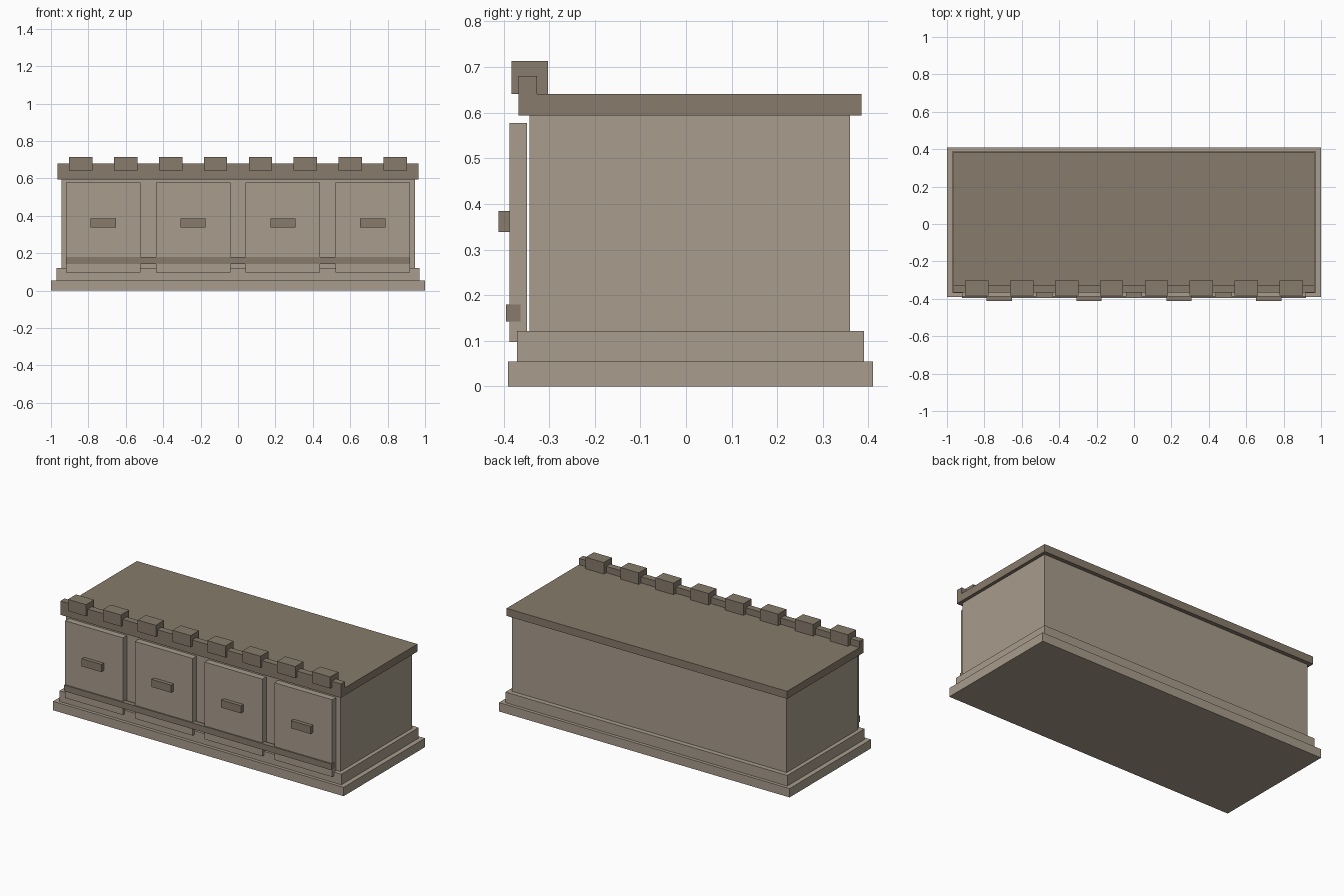
import bpy
import bmesh

cube = bpy.data.objects.get("Cube")
if cube:
    bpy.data.objects.remove(cube, do_unlink=True)


def material(name, rgb):
    m = bpy.data.materials.new(name)
    m.use_nodes = True
    m.diffuse_color = (*rgb, 1)
    m.node_tree.nodes["Principled BSDF"].inputs["Base Color"].default_value = (*rgb, 1)
    return m


LIGHT = material("light stone", (0.392, 0.333, 0.262))
DARK = material("dark stone", (0.242, 0.198, 0.150))


def prism(name, profile, x0, x1, mat):
    """Extrude a (y, z) outline along x."""
    bm = bmesh.new()
    face = bm.faces.new([bm.verts.new((x0, y, z)) for y, z in profile])
    side = bmesh.ops.extrude_face_region(bm, geom=[face])["geom"]
    moved = [v for v in side if isinstance(v, bmesh.types.BMVert)]
    bmesh.ops.translate(bm, verts=moved, vec=(x1 - x0, 0, 0))
    bmesh.ops.recalc_face_normals(bm, faces=bm.faces[:])
    mesh = bpy.data.meshes.new(name)
    bm.to_mesh(mesh)
    bm.free()
    mesh.materials.append(mat)
    obj = bpy.data.objects.new(name, mesh)
    bpy.context.scene.collection.objects.link(obj)
    return obj


def box(name, cx, half, y, z, mat):
    outline = [(y[0], z[0]), (y[1], z[0]), (y[1], z[1]), (y[0], z[1])]
    return prism(name, outline, cx - half, cx + half, mat)


# Stepped base and body
box("base_lower", 0, 1.0, (-0.39, 0.41), (0, 0.055), LIGHT)
box("base_upper", 0, 0.97, (-0.37, 0.39), (0.055, 0.121), LIGHT)
box("body", 0, 0.945, (-0.343, 0.36), (0.121, 0.594), LIGHT)

# Countertop with a raised front lip
prism("countertop", [(-0.367, 0.594), (0.385, 0.594), (0.385, 0.641),
                     (-0.327, 0.641), (-0.327, 0.68), (-0.367, 0.68)],
      -0.965, 0.965, DARK)

# Blocks riding on the lip
for i in range(8):
    box(f"lip_block_{i + 1}", (i - 3.5) * 0.24, 0.0625,
        (-0.383, -0.303), (0.641, 0.713), DARK)

# Front panels with handles
for i in range(4):
    x = (i - 1.5) * 0.48
    box(f"front_panel_{i + 1}", x, 0.199, (-0.387, -0.349), (0.097, 0.577), LIGHT)
    box(f"handle_{i + 1}", x, 0.0675, (-0.411, -0.387), (0.338, 0.385), DARK)

# Rail across the panels
box("front_rail", 0, 0.92, (-0.395, -0.363), (0.142, 0.18), DARK)
